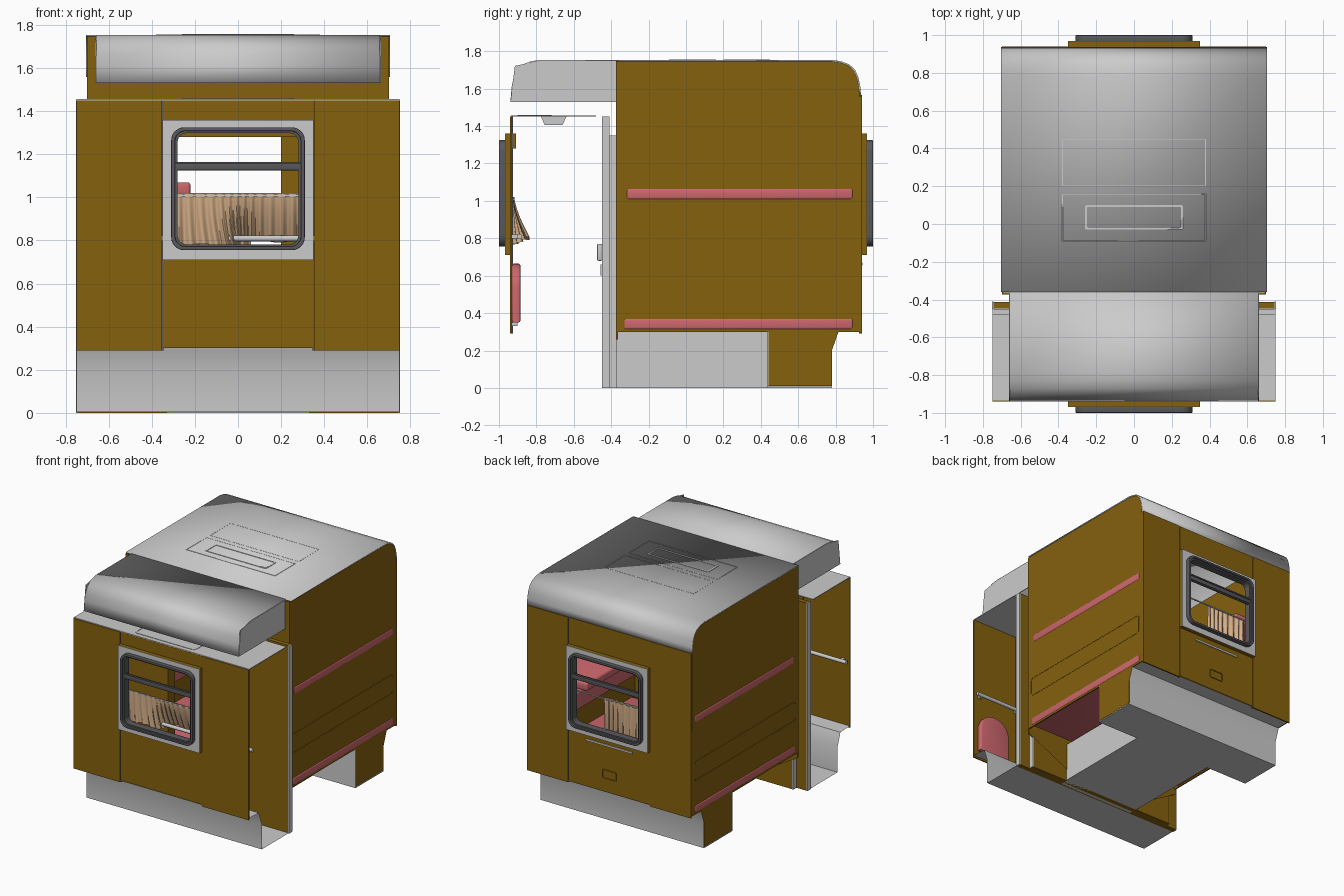
import bpy, bmesh, math
from mathutils import Matrix, Vector

if "Cube" in bpy.data.objects:
    bpy.data.objects.remove(bpy.data.objects["Cube"])


def mat(name, c):
    m = bpy.data.materials.new(name)
    m.diffuse_color = (*c, 1)
    m.use_nodes = True
    m.node_tree.nodes["Principled BSDF"].inputs["Base Color"].default_value = m.diffuse_color
    return m


BROWN = mat("brown_panel", (.235, .12, .004))
PINK = mat("pink_upholstery", (.61, .136, .153))
TAN = mat("tan_cloth", (.65, .42, .24))
DARK = mat("dark_metal", (.1, .1, .11))


def finish(name, bm, m=None, smooth=False, recalc=True):
    if recalc:
        bmesh.ops.recalc_face_normals(bm, faces=bm.faces)
    me = bpy.data.meshes.new(name)
    bm.to_mesh(me)
    bm.free()
    ob = bpy.data.objects.new(name, me)
    bpy.context.collection.objects.link(ob)
    if m:
        me.materials.append(m)
    if smooth:
        bpy.ops.object.select_all(action='DESELECT')
        ob.select_set(True)
        bpy.context.view_layer.objects.active = ob
        bpy.ops.object.shade_smooth_by_angle(angle=math.radians(35))
    return ob


def box(name, x0, x1, y0, y1, z0, z1, m=None, bevel=0):
    bm = bmesh.new()
    bmesh.ops.create_cube(bm, size=1)
    for v in bm.verts:
        v.co = Vector(((x0 + x1) / 2 + v.co.x * (x1 - x0),
                       (y0 + y1) / 2 + v.co.y * (y1 - y0),
                       (z0 + z1) / 2 + v.co.z * (z1 - z0)))
    if bevel:
        bmesh.ops.bevel(bm, geom=bm.edges[:], offset=bevel, segments=3, profile=.5, affect='EDGES')
    return finish(name, bm, m, bevel > 0)


def rect(a0, a1, b0, b1):
    return [(a0, b0), (a1, b0), (a1, b1), (a0, b1)]


def rrect(a0, a1, b0, b1, r, n=6):
    pts = []
    for cx, cy, s in ((a1 - r, b0 + r, -90), (a1 - r, b1 - r, 0), (a0 + r, b1 - r, 90), (a0 + r, b0 + r, 180)):
        for i in range(n + 1):
            t = math.radians(s + 90 * i / n)
            pts.append((cx + r * math.cos(t), cy + r * math.sin(t)))
    return pts


AXES = {'y': Matrix(((1, 0, 0), (0, 0, -1), (0, 1, 0))),   # outline in x,z
        'x': Matrix(((0, 0, 1), (1, 0, 0), (0, 1, 0))),    # outline in y,z
        'z': Matrix.Identity(3)}                           # outline in x,y


def plate(name, loops, axis, d0, d1, m=None, bevel=0):
    """Flat panel: first loop is the outline, the others are holes."""
    cu = bpy.data.curves.new(name, 'CURVE')
    cu.dimensions, cu.fill_mode = '2D', 'BOTH'
    cu.extrude = abs(d1 - d0) / 2 - bevel
    cu.bevel_depth, cu.bevel_resolution, cu.offset = bevel, 2, -bevel
    for lp in loops:
        sp = cu.splines.new('POLY')
        sp.points.add(len(lp) - 1)
        for p, q in zip(sp.points, lp):
            p.co = (*q, 0, 1)
        sp.use_cyclic_u = True
    tmp = bpy.data.objects.new("tmp", cu)
    me = bpy.data.meshes.new_from_object(tmp)
    bpy.data.objects.remove(tmp)
    bm = bmesh.new()
    bm.from_mesh(me)
    bpy.data.meshes.remove(me)
    bmesh.ops.remove_doubles(bm, verts=bm.verts, dist=1e-5)
    bm.transform(AXES[axis].to_4x4())
    off = Vector((0, 0, 0))
    off['xyz'.index(axis)] = (d0 + d1) / 2
    bmesh.ops.translate(bm, verts=bm.verts, vec=off)
    return finish(name, bm, m, True)


def sheet(name, prof, x0, x1, m=None, thick=0):
    """Bent sheet: y,z profile swept along x."""
    bm = bmesh.new()
    a = [bm.verts.new((x0, *p)) for p in prof]
    b = [bm.verts.new((x1, *p)) for p in prof]
    for i in range(len(prof) - 1):
        bm.faces.new((a[i], b[i], b[i + 1], a[i + 1]))
    bm.normal_update()
    ob = finish(name, bm, m, True, recalc=False)
    if thick:
        md = ob.modifiers.new("thickness", 'SOLIDIFY')
        md.thickness, md.offset = thick, 0
    return ob


# Outer walls with window, mirrored front and rear
def window_wall(tag, s, hw, top):
    def y(a, b):
        return (min(s * a, s * b), max(s * a, s * b))
    hole = rrect(-.29, .29, .765, 1.31, .05)
    plate(tag + "_wall_centre", [rect(-.347, .347, .30, top), hole], 'y', *y(.928, .936), BROWN)
    for k in (-1, 1):
        box(tag + "_wall_side", min(k * .352, k * hw), max(k * .352, k * hw), *y(.930, .940), .29, top, BROWN)
        box(tag + "_wall_joint", k * .35 - .004, k * .35 + .004, *y(.925, .932), .29, top, DARK)
    plate(tag + "_window_mount", [rect(-.35, .35, .71, 1.36), hole], 'y', *y(.925, .965), BROWN)
    plate(tag + "_window_face", [rect(-.35, .35, .71, 1.36), hole], 'y', *y(.965, .968))
    plate(tag + "_window_frame", [rrect(-.31, .31, .755, 1.325, .06), rrect(-.292, .292, .772, 1.308, .048)],
          'y', *y(.96, 1.0), DARK, .004)
    plate(tag + "_window_seal", [rrect(-.296, .296, .768, 1.312, .05), rrect(-.28, .28, .782, 1.298, .04)],
          'y', *y(.93, .985), DARK)
    box(tag + "_window_bar", -.295, .295, *y(.955, .985), 1.125, 1.16, DARK, .004)
    box(tag + "_window_bar_lip", -.31, .31, *y(.975, .992), 1.155, 1.165, DARK)


window_wall("front", -1, .75, 1.45)
window_wall("rear", 1, .70, 1.565)
box("front_curtain_box", -.35, .35, -.93, -.91, 1.28, 1.36, BROWN)
box("rear_slot", -.2, .2, .938, .944, .655, .67)
plate("rear_hatch", [rrect(-.06, .06, .4, .47, .01), rrect(-.054, .054, .406, .464, .008)], 'y', .935, .942, BROWN)

# Roof
arc = [(.78, 1.75), (.83, 1.742), (.87, 1.727), (.9, 1.70), (.918, 1.66), (.928, 1.61), (.932, 1.56)]
front_arc = [(-y, z) for y, z in reversed(arc)]
front_arc[0] = (-.935, 1.53)
sheet("roof_main", [(-.36, 1.75)] + arc, -.705, .705, thick=.008)
sheet("roof_front", front_arc + [(-.36, 1.75)], -.66, .66, thick=.008)
for k in (-1, 1):
    plate("roof_end_plate", [[(-.365, 1.53), (-.365, 1.75), (-.77, 1.75), (-.915, 1.722), (-.938, 1.53)]],
          'x', k * .66 - .003, k * .66 + .003)
plate("roof_lamp_frame", [rrect(-.26, .26, -.03, .1, .01), rrect(-.25, .25, -.02, .09, .01)], 'z', 1.752, 1.757)
for y0, y1 in ((-.09, .16), (.2, .45)):
    plate("roof_seam", [rect(-.38, .38, y0, y1), rect(-.377, .377, y0 + .003, y1 - .003)], 'z', 1.75, 1.755)
box("compartment_lamp", -.25, .25, -.02, .09, 1.70, 1.75, None, .01)

# Compartment side walls, bunks and backrests
side = [(-.365, .30), (.93, .30)] + [(y - .003, z - .003) for y, z in reversed(arc)] + [(-.365, 1.747)]
for k in (-1, 1):
    def xs(a, b):
        return (min(k * a, k * b), max(k * a, k * b))
    plate("compartment_side_wall", [side], 'x', *xs(.69, .70), BROWN)
    plate("side_wall_panel", [rrect(-.34, .89, .56, .71, .02), rrect(-.335, .885, .565, .705, .018)],
          'x', *xs(.695, .702), BROWN)
    box("lower_bunk", *xs(.22, .704), -.335, .895, .31, .375, PINK, .015)
    box("upper_bunk", *xs(.22, .704), -.32, .895, 1.005, 1.07, PINK, .015)
    box("backrest", *xs(.64, .692), -.335, .89, .56, .71, PINK, .02)
    # Lower body around the bunk wells
    plate("rear_end_plate", [[(.44, .01), (.78, .01), (.78, .2), (.815, .3), (.44, .3)]], 'x', *xs(.694, .70), BROWN)
    box("aisle_side", *xs(.33, .336), -.37, .44, 0, .30)
    box("bunk_well_end", *xs(.33, .70), .434, .44, 0, .30)

# Floors and skirts
sheet("front_skirt", [(-.45, .004), (-.78, .004), (-.78, .2), (-.81, .285), (-.815, .3), (-.94, .305)], -.75, .75)
sheet("rear_skirt", [(.94, .3), (.815, .3), (.81, .285), (.78, .2), (.78, .004)], -.70, .70)
plate("floor", [[(-.70, .78), (-.70, .44), (-.33, .44), (-.33, -.45), (.33, -.45), (.33, .44), (.70, .44), (.70, .78)]],
      'z', 0, .008)

# Corridor partition with door opening
door = rect(-.285, .2, .02, 1.28)
plate("corridor_partition", [rect(-.745, .745, 0, 1.45), door], 'y', -.448, -.412, BROWN)
plate("door_pocket", [rect(-.65, .65, 0, 1.35), door], 'y', -.412, -.375, BROWN)
plate("compartment_front_wall", [rect(-.70, .70, .26, 1.747), door], 'y', -.373, -.363, BROWN)
for k in (-1, 1):
    box("partition_edge", k * .748 - .004, k * .748 + .004, -.45, -.41, 0, 1.45)
    box("pocket_edge", k * .652 - .004, k * .652 + .004, -.412, -.37, 0, 1.35)
box("door_handle", .215, .235, -.475, -.448, .68, .77, None, .006)
box("door_lock", .21, .24, -.456, -.446, .6, .66, None)

# Corridor ceiling and lamp
box("corridor_ceiling", -.75, .75, -.935, -.48, 1.45, 1.456)
plate("corridor_lamp", [[(-.775, 1.45), (-.755, 1.405), (-.66, 1.405), (-.64, 1.45)]], 'x', -.26, .26)
plate("ceiling_lamp_frame", [rrect(-.26, .26, -.9, -.72, .03), rrect(-.25, .25, -.89, -.73, .025)], 'z', 1.454, 1.459)

# Corridor handrail and folding seat
bm = bmesh.new()
bmesh.ops.create_cone(bm, cap_ends=True, segments=16, radius1=.014, radius2=.014, depth=1.5,
                      matrix=Matrix.Translation((0, -.89, .81)) @ Matrix.Rotation(math.pi / 2, 4, 'Y'))
finish("handrail", bm, None, True)
for x in (-.7, -.36, .36, .7):
    box("handrail_bracket", x - .01, x + .01, -.935, -.89, .80, .82)
arch = [(.45 + .0, .35), (.72, .35)] + [(.585 + .135 * math.cos(math.pi * i / 16),
                                          .535 + .13 * math.sin(math.pi * i / 16)) for i in range(17)]
plate("folding_seat", [arch], 'y', -.93, -.885, PINK, .012)
box("seat_hinge", .48, .69, -.93, -.9, .33, .35)


# Pleated curtains
def curtain(name, x0, x1, fn, nx=150, nz=14):
    bm = bmesh.new()
    grid = [[bm.verts.new(fn(x0 + (x1 - x0) * i / nx, j / nz)) for i in range(nx + 1)] for j in range(nz + 1)]
    for j in range(nz):
        for i in range(nx):
            bm.faces.new((grid[j][i], grid[j + 1][i], grid[j + 1][i + 1], grid[j][i + 1]))
    finish(name, bm, TAN, True)


def front_fold(x, t):
    w = 1 / (1 + math.exp(-(x + .03) * 40))        # right half tucks behind the rail
    low = .775 + .025 * w + .01 * math.sin(x * 25)
    y = -.922 + .075 * t ** 1.5 * w + (.004 + .007 * t) * math.sin(x * 150 + 2 * math.sin(x * 17))
    return (x + .05 * t * t * (1 - w) * (x + .29) / .3, y, 1.02 + (low - 1.02) * t)


def rear_fold(x, t):
    return (x, .915 + (.005 + .006 * t) * math.sin(x * 140 + 1.5 * math.sin(x * 20)),
            1.02 + (.765 - 1.02) * t)


curtain("front_curtain", -.29, .29, front_fold)
curtain("rear_curtain", -.29, .06, rear_fold, 100)
for s in (-1, 1):
    box("curtain_rod", -.3, .3, s * .922 - .004, s * .922 + .004, 1.005, 1.013)

# Small table under the rear window
box("table", -.2, .2, .62, .93, .655, .675, None, .006)
